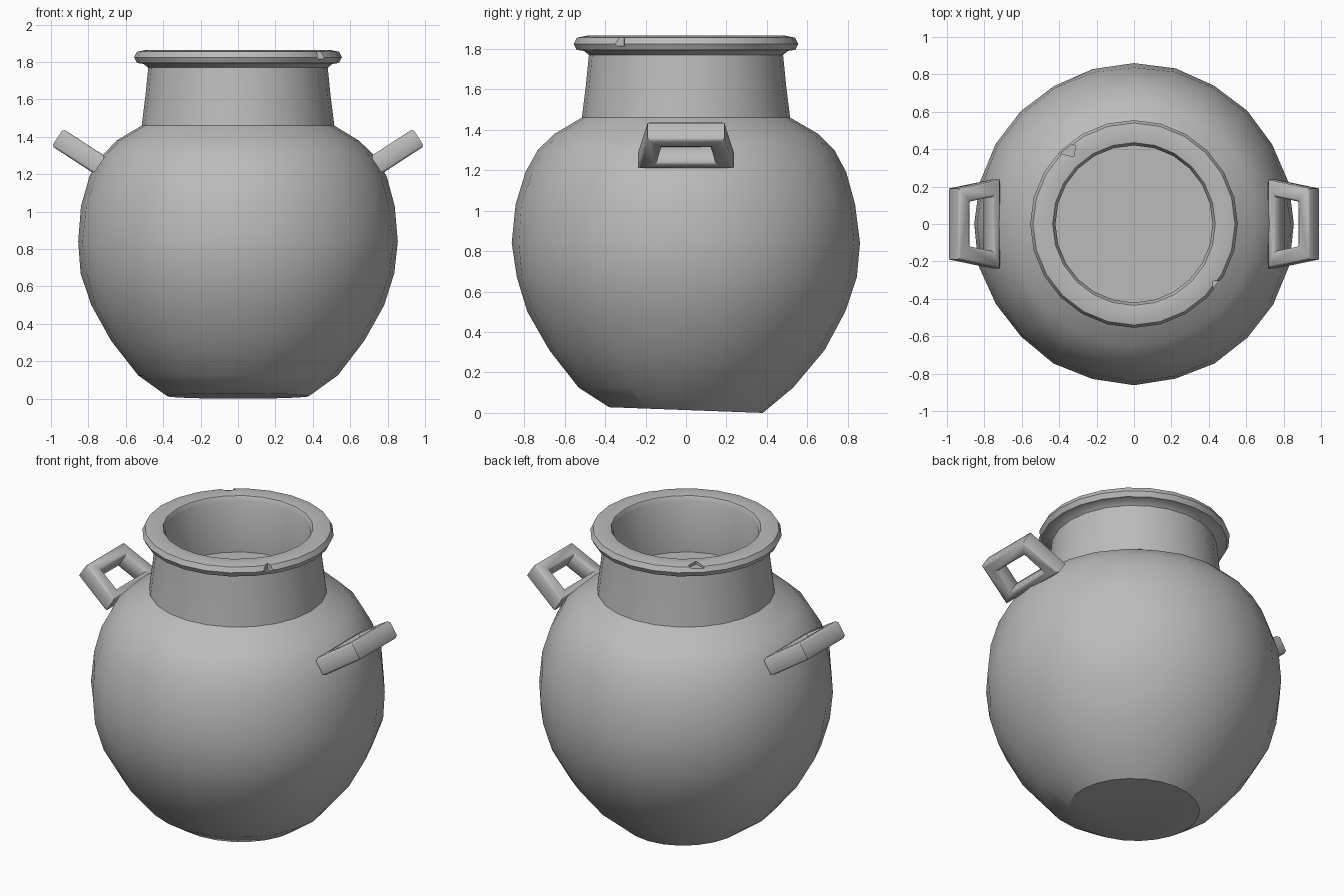
import bpy
import bmesh
import random
from math import cos, sin, pi, radians
from mathutils import Vector, Matrix

random.seed(4)
if "Cube" in bpy.data.objects:
    bpy.data.objects.remove(bpy.data.objects["Cube"], do_unlink=True)

clay = bpy.data.materials.new("grey clay")
clay.use_nodes = True
GREY = (0.5, 0.5, 0.5, 1)
clay.diffuse_color = GREY
clay.node_tree.nodes["Principled BSDF"].inputs["Base Color"].default_value = GREY


def make_object(name, bm):
    bmesh.ops.recalc_face_normals(bm, faces=bm.faces)
    mesh = bpy.data.meshes.new(name)
    bm.to_mesh(mesh)
    bm.free()
    mesh.materials.append(clay)
    obj = bpy.data.objects.new(name, mesh)
    bpy.context.collection.objects.link(obj)
    return obj


def activate(obj):
    bpy.ops.object.select_all(action='DESELECT')
    obj.select_set(True)
    bpy.context.view_layer.objects.active = obj


def smooth(obj, angle):
    activate(obj)
    bpy.ops.object.shade_smooth_by_angle(angle=radians(angle))


def lathe(profile, sides):
    """Closed solid of revolution, capped flat at both ends of the profile."""
    bm = bmesh.new()
    rings = []
    for r, z in profile:
        wobble = 0.005 if 0.1 < z < 1.4 else 0.0
        ring = []
        for i in range(sides):
            a = 2 * pi * i / sides
            rr = r + random.uniform(-wobble, wobble)
            ring.append(bm.verts.new((rr * cos(a), rr * sin(a), z)))
        rings.append(ring)
    for low, high in zip(rings, rings[1:]):
        for i in range(sides):
            j = (i + 1) % sides
            bm.faces.new((low[i], low[j], high[j], high[i]))
    bm.faces.new(rings[0])
    bm.faces.new(rings[-1])
    # The foot is cut at a slight slant
    for v in rings[0]:
        v.co.z = 0.014 - 0.037 * v.co.y
    return bm


# Jar: foot, round belly, shoulder, neck, rolled rim, then inside down to the floor
jar_profile = [
    (0.38, 0.014), (0.53, 0.125), (0.68, 0.31), (0.785, 0.5), (0.84, 0.67),
    (0.857, 0.84), (0.838, 1.03), (0.79, 1.19), (0.73, 1.3), (0.65, 1.38),
    (0.515, 1.46), (0.495, 1.62), (0.48, 1.77), (0.505, 1.79), (0.54, 1.795),
    (0.555, 1.825), (0.54, 1.855), (0.49, 1.865), (0.435, 1.858),
    (0.42, 1.83), (0.43, 1.5),
]
jar = make_object("jar", lathe(jar_profile, 24))


# Chips in the rim
def chip(angle, radius, z, size, twist):
    bm = bmesh.new()
    bmesh.ops.create_cube(bm, size=1)
    bm.transform(Matrix.Rotation(radians(angle), 4, 'Z')
                 @ Matrix.Translation((radius, 0, z))
                 @ Matrix.Rotation(radians(twist), 4, 'Z')
                 @ Matrix.Diagonal((*size, 1)))
    cutter = make_object("chip_cutter", bm)
    cutter.hide_render = True
    mod = jar.modifiers.new("chip", 'BOOLEAN')
    mod.operation = 'DIFFERENCE'
    mod.solver = 'EXACT'
    mod.object = cutter
    activate(jar)
    bpy.ops.object.modifier_apply(modifier=mod.name)
    bpy.data.objects.remove(cutter, do_unlink=True)


chip(-36, 0.56, 1.85, (0.06, 0.05, 0.07), 40)
chip(133, 0.55, 1.87, (0.12, 0.06, 0.05), 35)
smooth(jar, 33)


# Handles: tilted trapezoid frames with a window through them
def handle(name, side):
    bm = bmesh.new()
    root = Vector((0.74, 0, 1.25))
    along = Vector((0.84, 0, 0.546))
    normal = Vector((-0.546, 0, 0.84))
    outer = [(0, -0.237), (0.268, -0.19), (0.268, 0.19), (0, 0.237)]
    window = [(0.05, -0.145), (0.195, -0.12), (0.195, 0.12), (0.05, 0.145)]

    def loop(points, height):
        verts = []
        for s, y in points:
            p = root + along * s + normal * height
            verts.append(bm.verts.new((p.x * side, y, p.z)))
        return verts

    t = 0.055
    loops = [loop(outer, t), loop(window, t), loop(window, -t), loop(outer, -t)]
    for a, b in zip(loops, loops[1:] + loops[:1]):
        for i in range(4):
            j = (i + 1) % 4
            bm.faces.new((a[i], a[j], b[j], b[i]))
    # Soften the long edges of the bars
    rims = [e for e in bm.edges
            if any(e.verts[0] in l and e.verts[1] in l for l in loops)]
    bmesh.ops.bevel(bm, geom=rims, offset=0.012, segments=1, affect='EDGES')
    smooth(make_object(name, bm), 50)


handle("left_handle", 1)
handle("right_handle", -1)
